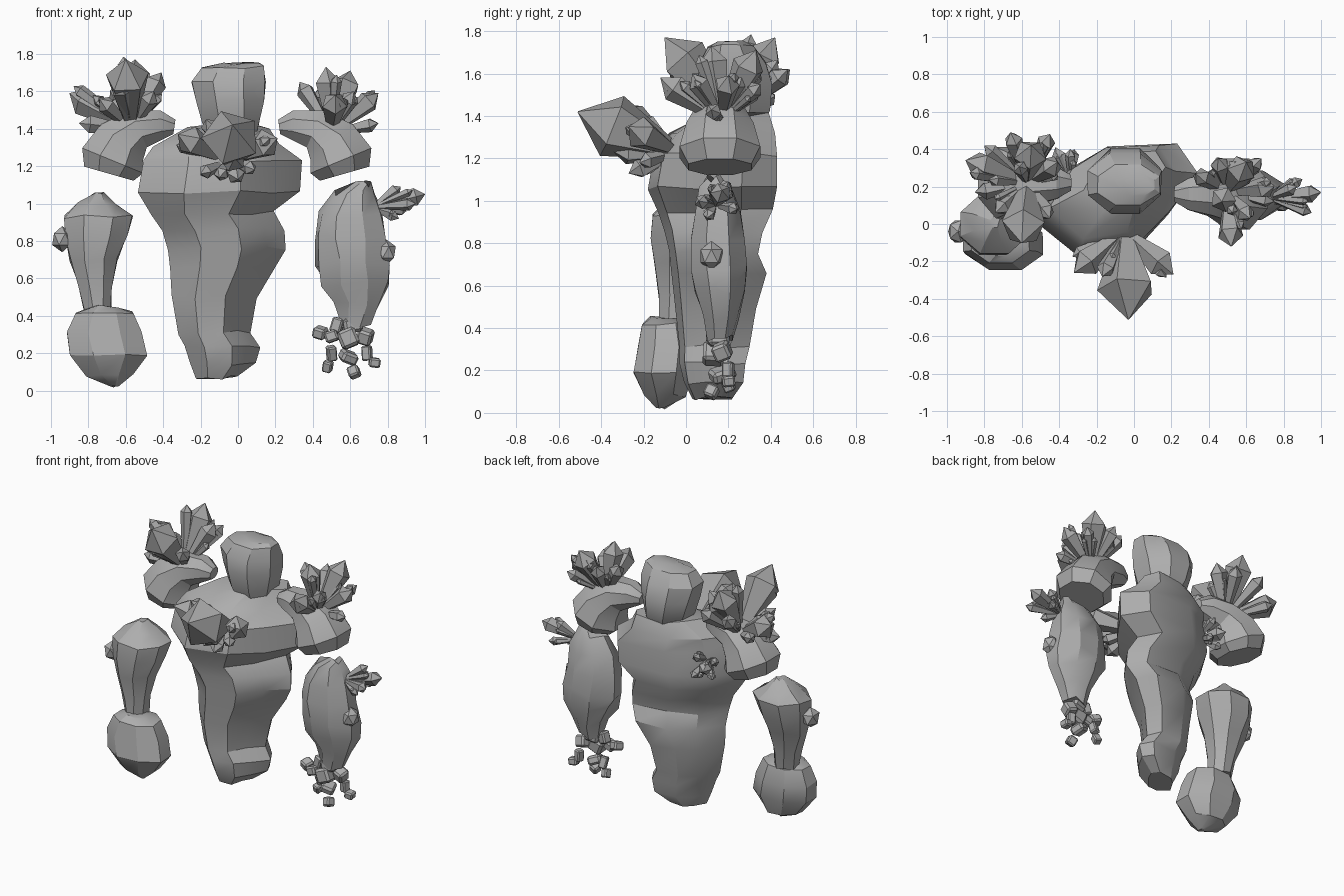
import bpy
import bmesh
import math
import random
from mathutils import Vector, Euler

random.seed(4)

default_cube = bpy.data.objects.get("Cube")
if default_cube:
    bpy.data.objects.remove(default_cube, do_unlink=True)


def make_material(name, value):
    material = bpy.data.materials.new(name)
    material.use_nodes = True
    colour = (value, value, value, 1)
    material.diffuse_color = colour
    material.node_tree.nodes["Principled BSDF"].inputs["Base Color"].default_value = colour
    return material


rock = make_material("rock grey", 0.42)
crystal_grey = make_material("crystal grey", 0.38)


def finish(bm, name, material, smooth_angle=None):
    """Turn a bmesh into a named object with one material."""
    bmesh.ops.recalc_face_normals(bm, faces=bm.faces[:])
    mesh = bpy.data.meshes.new(name)
    bm.to_mesh(mesh)
    bm.free()
    mesh.materials.append(material)
    obj = bpy.data.objects.new(name, mesh)
    bpy.context.collection.objects.link(obj)
    if smooth_angle:
        bpy.ops.object.select_all(action="DESELECT")
        obj.select_set(True)
        bpy.context.view_layer.objects.active = obj
        bpy.ops.object.shade_smooth_by_angle(angle=math.radians(smooth_angle))
    return obj


def skin(bm, rings):
    """Bridge a series of equal vertex rings and cap both ends."""
    loops = [[bm.verts.new(p) for p in ring] for ring in rings]
    for low, high in zip(loops, loops[1:]):
        for i in range(len(low)):
            j = (i + 1) % len(low)
            bm.faces.new((low[i], low[j], high[j], high[i]))
    bm.faces.new(loops[0])
    bm.faces.new(loops[-1])


def circle(sides, turn=0.0):
    angles = [math.tau * (i + turn) / sides for i in range(sides)]
    return [(math.cos(a), math.sin(a)) for a in angles]


ROUND = [(x * 1.06, y * 1.06) for x, y in circle(8, 0.5)]
# Chest section: deep at the front right, stretched to the back left
SKEWED = [(-1, -0.35), (-0.45, -1), (0.25, -0.85), (0.65, -0.25),
          (1, 0.45), (0.75, 1), (-0.1, 0.95), (-0.65, 0.5)]


def stone(name, levels, section=ROUND, rough=0.012):
    """Loft a faceted stone from levels of (z, x min, x max, y min, y max)."""
    rings = []
    for z, x0, x1, y0, y1 in levels:
        ring = []
        for u, v in section:
            p = Vector(((x0 + x1 + u * (x1 - x0)) / 2, (y0 + y1 + v * (y1 - y0)) / 2, z))
            p.z += random.uniform(-rough, rough)
            p.x += random.uniform(-rough, rough) * 0.5
            ring.append(p)
        rings.append(ring)
    bm = bmesh.new()
    skin(bm, rings)
    return finish(bm, name, rock, 30)


def knob(name, centre, size):
    """A small rough boulder."""
    bm = bmesh.new()
    bmesh.ops.create_icosphere(bm, subdivisions=1, radius=1)
    for v in bm.verts:
        v.co = Vector(centre) + Vector(a * b for a, b in zip(v.co, size))
    return finish(bm, name, rock, 30)


# Torso
stone("torso", [
    (0.07, -0.22, 0.0, 0.03, 0.22),
    (0.14, -0.26, 0.1, -0.01, 0.27),
    (0.23, -0.29, 0.12, -0.03, 0.28),
    (0.31, -0.32, 0.07, -0.03, 0.3),
    (0.5, -0.35, 0.1, -0.05, 0.33),
    (0.66, -0.36, 0.2, -0.07, 0.38),
    (0.76, -0.37, 0.26, -0.08, 0.34),
    (0.86, -0.41, 0.25, -0.1, 0.36),
    (0.95, -0.46, 0.19, -0.13, 0.41),
    (1.06, -0.53, 0.33, -0.18, 0.43),
    (1.22, -0.5, 0.34, -0.15, 0.43),
    (1.31, -0.45, 0.22, -0.08, 0.42),
    (1.41, -0.27, 0.17, 0.08, 0.39),
], SKEWED)

# Head
stone("head", [
    (1.35, -0.14, 0.1, 0.1, 0.36),
    (1.43, -0.19, 0.12, 0.07, 0.4),
    (1.55, -0.23, 0.14, 0.05, 0.41),
    (1.65, -0.25, 0.15, 0.06, 0.38),
    (1.73, -0.2, 0.14, 0.1, 0.32),
    (1.75, -0.08, 0.11, 0.15, 0.27),
], rough=0.008)

# Right forearm, elbow and closed fist
stone("right_forearm", [
    (0.42, -0.82, -0.68, -0.13, 0.03),
    (0.55, -0.85, -0.67, -0.13, 0.05),
    (0.7, -0.9, -0.64, -0.15, 0.09),
    (0.82, -0.93, -0.59, -0.17, 0.14),
    (0.93, -0.93, -0.56, -0.16, 0.16),
    (1.0, -0.86, -0.65, -0.1, 0.12),
    (1.05, -0.77, -0.72, -0.02, 0.04),
])
knob("right_elbow", (-0.94, -0.04, 0.81), (0.06, 0.07, 0.07))
stone("right_fist", [
    (0.02, -0.68, -0.64, -0.14, -0.1),
    (0.08, -0.81, -0.56, -0.2, 0.0),
    (0.19, -0.9, -0.48, -0.25, 0.04),
    (0.31, -0.92, -0.51, -0.23, 0.05),
    (0.42, -0.87, -0.56, -0.21, 0.02),
    (0.45, -0.78, -0.64, -0.17, -0.04),
], rough=0.008)

# Left forearm and elbow
stone("left_forearm", [
    (0.36, 0.55, 0.7, 0.1, 0.22),
    (0.45, 0.52, 0.75, 0.08, 0.25),
    (0.58, 0.45, 0.81, 0.04, 0.28),
    (0.68, 0.42, 0.81, 0.02, 0.29),
    (0.82, 0.42, 0.79, 0.02, 0.28),
    (0.95, 0.44, 0.77, 0.04, 0.26),
    (1.05, 0.52, 0.74, 0.06, 0.22),
    (1.1, 0.64, 0.71, 0.1, 0.16),
], rough=0.025)
knob("left_elbow", (0.79, 0.12, 0.74), (0.06, 0.06, 0.07))

# Open left hand: chunks as (x, y, z, half width, half height)
CHUNKS = [
    (0.53, 0.15, 0.35, 0.03, 0.04), (0.61, 0.15, 0.35, 0.05, 0.04),
    (0.68, 0.17, 0.29, 0.04, 0.04), (0.59, 0.13, 0.28, 0.05, 0.05),
    (0.44, 0.14, 0.31, 0.035, 0.03), (0.5, 0.12, 0.29, 0.035, 0.03),
    (0.5, 0.2, 0.2, 0.025, 0.04), (0.48, 0.2, 0.13, 0.025, 0.03),
    (0.59, 0.16, 0.18, 0.045, 0.03), (0.62, 0.12, 0.1, 0.03, 0.03),
    (0.69, 0.2, 0.2, 0.025, 0.04), (0.73, 0.2, 0.15, 0.03, 0.025),
]
for n, (x, y, z, half, tall) in enumerate(CHUNKS):
    bm = bmesh.new()
    bmesh.ops.create_cube(bm, size=2)
    turn = Euler([random.uniform(-0.4, 0.4) for _ in "xyz"]).to_matrix()
    for v in bm.verts:
        local = Vector((v.co.x * half, v.co.y * half, v.co.z * tall))
        v.co = turn @ local + Vector((x, y, z))
    chunk = finish(bm, f"left_finger_chunk_{n}", rock)
    bevel = chunk.modifiers.new("worn edges", "BEVEL")
    bevel.width = half * 0.3
    bevel.segments = 1


# Shoulders: bent tapering tubes, one on each side of the neck
def shoulder(name, side, y):
    path = [(0.22, 1.41, 0.04), (0.29, 1.42, 0.08), (0.41, 1.4, 0.11),
            (0.5, 1.33, 0.15), (0.55, 1.23, 0.18), (0.57, 1.16, 0.14)]
    middle = -0.06
    rings = []
    for i, (x, z, r) in enumerate(path):
        before, after = path[max(i - 1, 0)], path[min(i + 1, len(path) - 1)]
        along = Vector((after[0] - before[0], after[1] - before[1])).normalized()
        ring = []
        for u, v in ROUND:
            px = x - along.y * u * r
            pz = z + along.x * u * r
            if side < 0:
                px = 2 * middle - px
            ring.append((px, y + v * r * 1.08, pz))
        rings.append(ring)
    bm = bmesh.new()
    skin(bm, rings)
    finish(bm, name, rock, 30)


shoulder("left_shoulder", 1, 0.16)
shoulder("right_shoulder", -1, 0.22)


# Crystals: five-sided spikes that widen towards a pointed end
def add_crystal(bm, base, tip, r):
    axis = tip - base
    turn = axis.to_track_quat("Z", "Y").to_matrix()
    length = axis.length
    spin = random.random()
    rings = [[base + turn @ Vector((u * w, v * w, h)) for u, v in circle(5, spin)]
             for h, w in ((0, r * 0.35), (max(length - r * 1.1, length * 0.4), r), (length, r * 0.02))]
    skin(bm, rings)


def cluster(name, base, spikes, shards=2):
    """Spikes given as (tip x, y, z, radius), each with smaller shards beside it."""
    bm = bmesh.new()
    base = Vector(base)
    for x, y, z, r in spikes:
        tip = Vector((x, y, z))
        add_crystal(bm, base.lerp(tip, 0.1), tip, r)
        for _ in range(shards):
            drift = Vector([random.uniform(-1, 1) for _ in "xyz"]) * r
            add_crystal(bm, base, base.lerp(tip, 0.8) + drift, max(r * 0.45, 0.02))
    finish(bm, name, crystal_grey)


cluster("chest_crystals", (-0.05, -0.04, 1.23), [
    (-0.03, -0.51, 1.42, 0.16), (-0.32, -0.26, 1.37, 0.08),
    (0.21, -0.27, 1.35, 0.08), (-0.2, -0.25, 1.16, 0.04),
    (0.0, -0.27, 1.13, 0.05), (0.09, -0.22, 1.18, 0.04),
    (-0.1, -0.24, 1.14, 0.04), (-0.17, -0.28, 1.45, 0.05),
], shards=1)
cluster("right_shoulder_crystals", (-0.57, 0.22, 1.4), [
    (-0.6, -0.1, 1.77, 0.12), (-0.55, 0.42, 1.77, 0.09),
    (-0.9, 0.34, 1.59, 0.08), (-0.41, 0.33, 1.7, 0.06),
    (-0.85, 0.17, 1.43, 0.05), (-0.45, 0.03, 1.6, 0.05),
    (-0.66, 0.49, 1.62, 0.05), (-0.74, 0.06, 1.56, 0.05),
    (-0.45, 0.48, 1.62, 0.05), (-0.8, 0.42, 1.5, 0.04),
])
cluster("left_shoulder_crystals", (0.5, 0.17, 1.38), [
    (0.47, 0.12, 1.73, 0.07), (0.6, 0.33, 1.71, 0.08),
    (0.75, 0.2, 1.59, 0.06), (0.52, -0.12, 1.58, 0.07),
    (0.33, 0.27, 1.65, 0.05), (0.45, 0.35, 1.64, 0.05),
    (0.75, 0.12, 1.43, 0.04), (0.62, 0.03, 1.6, 0.05),
    (0.68, 0.35, 1.55, 0.04),
])
cluster("left_forearm_crystals", (0.72, 0.14, 0.98), [
    (1.0, 0.17, 1.05, 0.05), (0.95, 0.06, 1.0, 0.035),
    (0.87, 0.2, 1.09, 0.035), (0.9, 0.24, 0.96, 0.03),
    (0.86, 0.1, 0.92, 0.03),
], shards=1)
cluster("back_crystals", (-0.34, 0.22, 1.16), [
    (-0.42, 0.41, 1.16, 0.045), (-0.34, 0.4, 1.24, 0.03),
    (-0.47, 0.34, 1.21, 0.03), (-0.44, 0.34, 1.08, 0.03),
    (-0.32, 0.4, 1.09, 0.03),
], shards=1)
